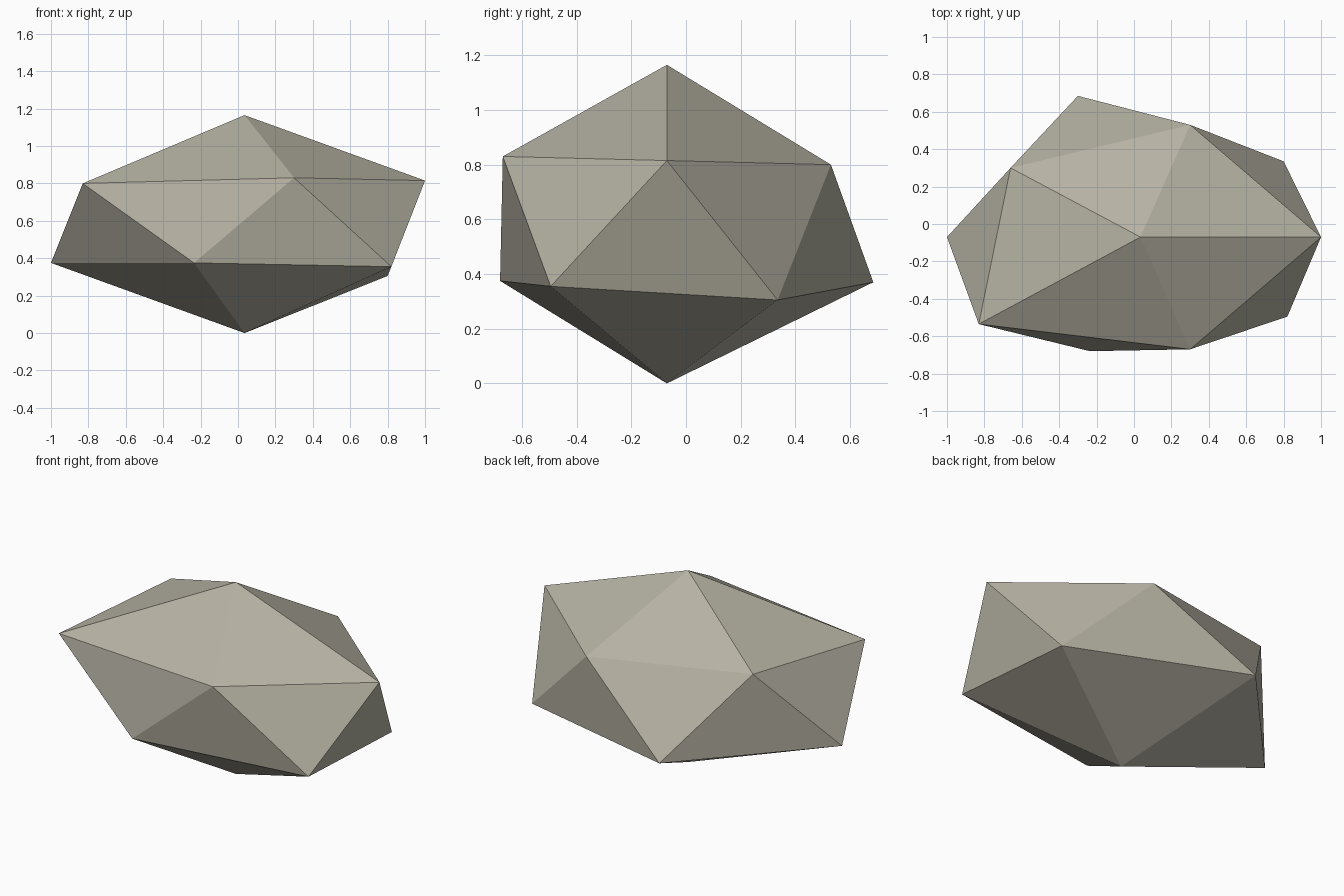
import bpy
import bmesh

cube = bpy.data.objects.get("Cube")
if cube:
    bpy.data.objects.remove(cube, do_unlink=True)

# Stone colour
stone = bpy.data.materials.new("warm grey stone")
stone.use_nodes = True
colour = (0.47, 0.45, 0.37, 1.0)
stone.diffuse_color = colour
bsdf = stone.node_tree.nodes["Principled BSDF"]
bsdf.inputs["Base Color"].default_value = colour
bsdf.inputs["Roughness"].default_value = 0.9

# Rock: two staggered rings of corners between a top and a bottom point
upper_ring = [(1.0, -0.07, 0.815), (0.30, 0.53, 0.80), (-0.66, 0.30, 0.86),
              (-0.83, -0.535, 0.80), (0.30, -0.67, 0.83)]
lower_ring = [(0.80, 0.335, 0.305), (-0.30, 0.685, 0.37), (-1.0, -0.07, 0.375),
              (-0.235, -0.68, 0.375), (0.82, -0.495, 0.355)]

bm = bmesh.new()
top = bm.verts.new((0.035, -0.07, 1.165))
bottom = bm.verts.new((0.035, -0.07, 0.0))
upper = [bm.verts.new(p) for p in upper_ring]
lower = [bm.verts.new(p) for p in lower_ring]

# Cap fan, zigzag band and base fan
count = len(upper)
for i in range(count):
    j = (i + 1) % count
    bm.faces.new((top, upper[i], upper[j]))
    bm.faces.new((upper[i], lower[i], upper[j]))
    bm.faces.new((upper[j], lower[i], lower[j]))
    bm.faces.new((bottom, lower[j], lower[i]))
bmesh.ops.recalc_face_normals(bm, faces=bm.faces[:])

mesh = bpy.data.meshes.new("rock")
bm.to_mesh(mesh)
bm.free()
mesh.materials.append(stone)
rock = bpy.data.objects.new("rock", mesh)
bpy.context.collection.objects.link(rock)
